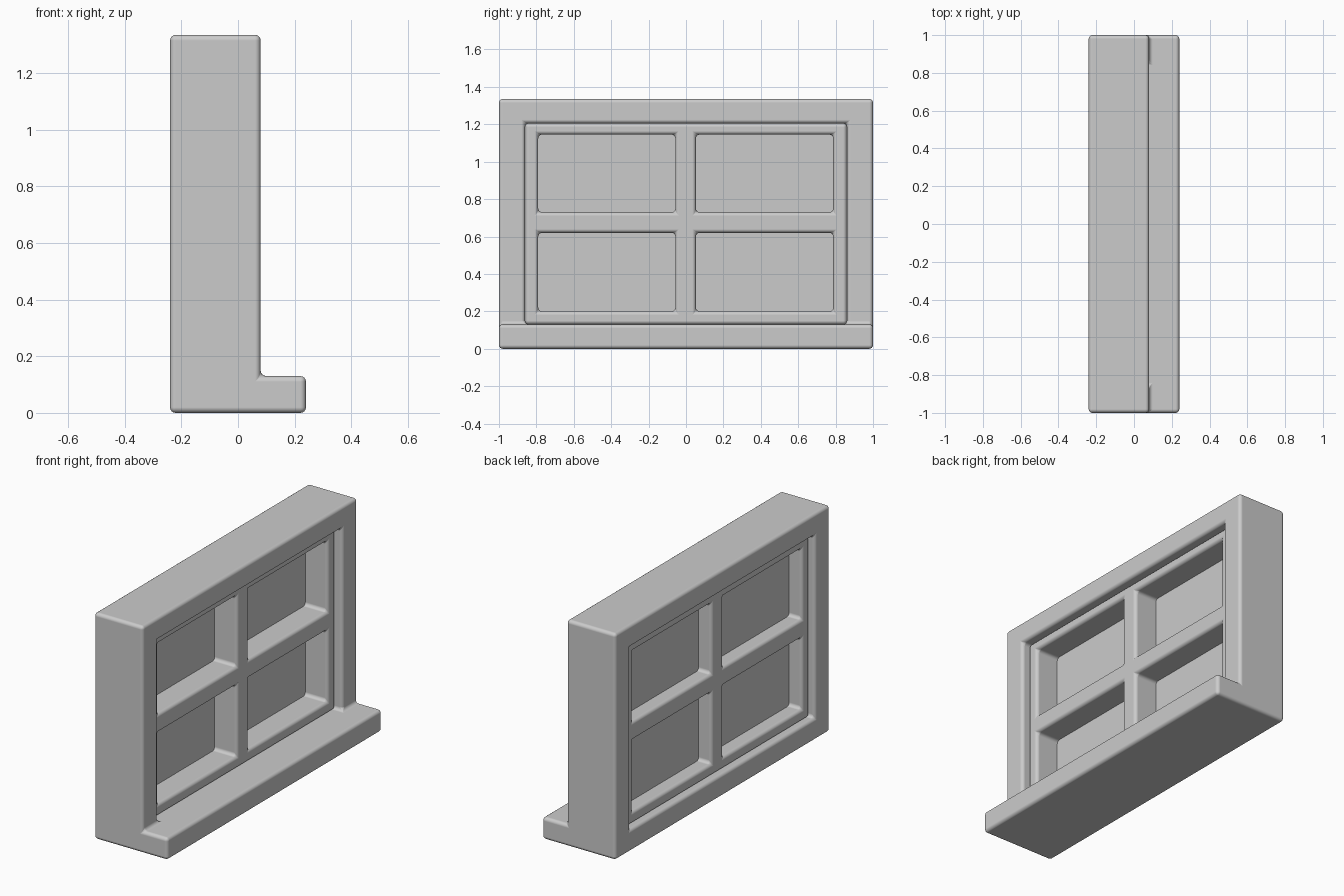
import bpy, bmesh
from itertools import product

if "Cube" in bpy.data.objects:
    bpy.data.objects.remove(bpy.data.objects["Cube"])


def block_mesh(name, cuts, solid, bevel=0.0):
    """Outer skin of the solid cells of a box grid, with rounded edges."""
    bm = bmesh.new()
    verts = {}

    def vert(idx):
        if idx not in verts:
            verts[idx] = bm.verts.new([cuts[a][idx[a]] for a in range(3)])
        return verts[idx]

    size = [len(c) - 1 for c in cuts]

    def filled(c):
        return all(0 <= c[a] < size[a] for a in range(3)) and solid(*c)

    for cell in product(*map(range, size)):
        if not filled(cell):
            continue
        for axis, side in product(range(3), (0, 1)):
            nb = list(cell)
            nb[axis] += 2 * side - 1
            if filled(nb):
                continue
            u, v = (axis + 1) % 3, (axis + 2) % 3
            ring = []
            for du, dv in ((0, 0), (1, 0), (1, 1), (0, 1)):
                p = list(cell)
                p[axis] += side
                p[u] += du
                p[v] += dv
                ring.append(vert(tuple(p)))
            bm.faces.new(ring if side else ring[::-1])
    me = bpy.data.meshes.new(name)
    bm.to_mesh(me)
    bm.free()
    ob = bpy.data.objects.new(name, me)
    bpy.context.collection.objects.link(ob)
    if bevel:
        for p in me.polygons:
            p.use_smooth = True
        mod = ob.modifiers.new("rounded_edges", 'BEVEL')
        mod.width = bevel
        mod.segments = 4
        mod.limit_method = 'ANGLE'
        mod.harden_normals = True
    return ob


# Outer frame with the sill stepping out along its bottom
block_mesh("window_frame",
           ([-0.24, 0.08, 0.24], [-1, -0.86, 0.86, 1], [0, 0.13, 1.205, 1.335]),
           lambda x, y, z: z == 0 or (x == 0 and not (y == 1 and z == 1)),
           0.02)

# Inner sash with a cross of glazing bars
block_mesh("sash",
           ([-0.205, 0.035], [-0.86, -0.79, -0.057, 0.053, 0.787, 0.86],
            [0.13, 0.2, 0.62, 0.73, 1.145, 1.205]),
           lambda x, y, z: not (y in (1, 3) and z in (1, 3)),
           0.02)

# Thin glass sheet held inside the sash
block_mesh("glass", ([-0.12, -0.112], [-0.82, 0.82], [0.17, 1.175]),
           lambda x, y, z: True)
